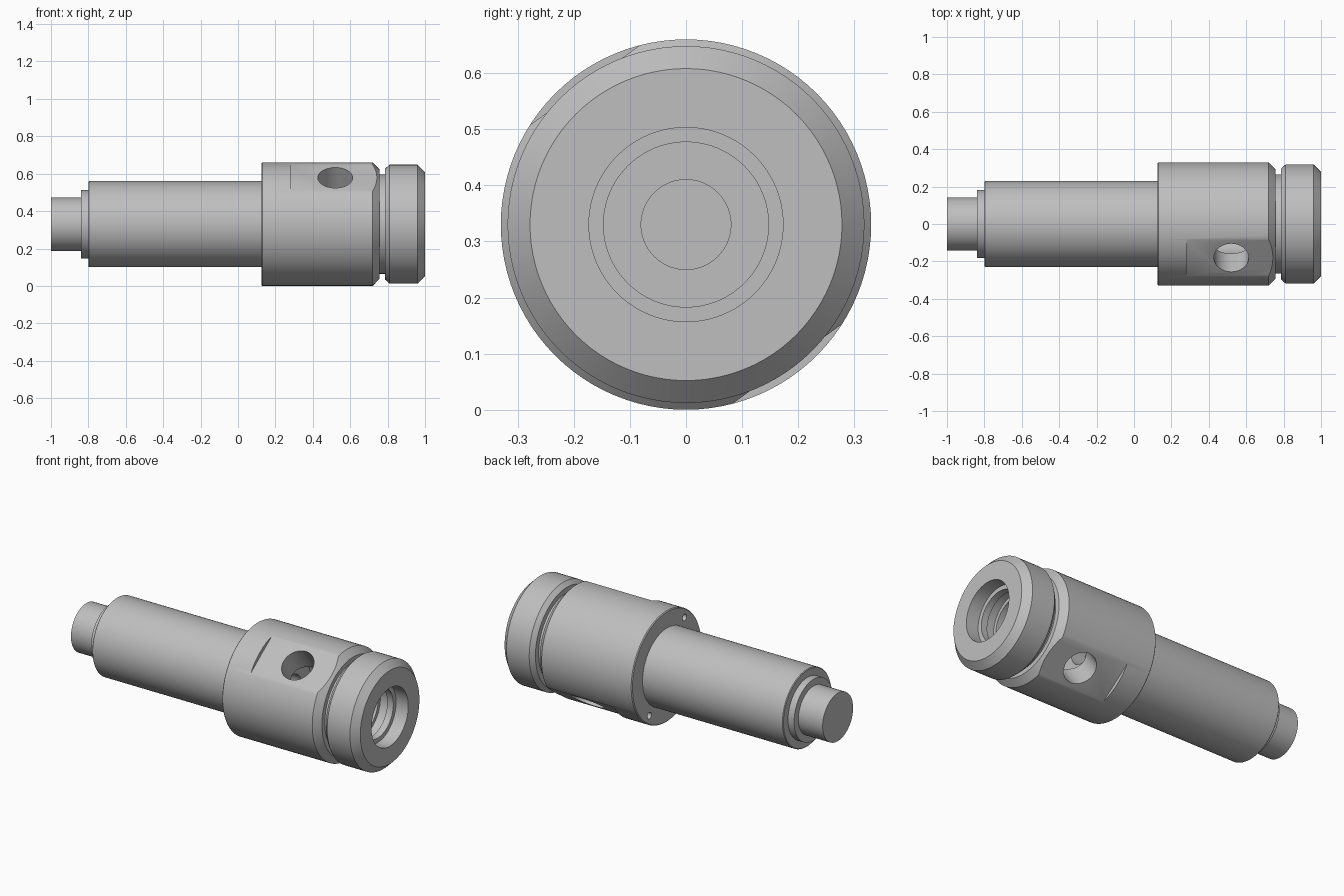
import bpy, bmesh
from math import radians, pi
from mathutils import Matrix, Vector

if "Cube" in bpy.data.objects:
    bpy.data.objects.remove(bpy.data.objects["Cube"], do_unlink=True)

R = 0.33                      # body radius, also the axis height
AXIS = Vector((0, 0, R))
TILT = radians(36)            # flats and cross hole lean to the front

steel = bpy.data.materials.new("plain_steel_grey")
steel.diffuse_color = (0.52, 0.52, 0.52, 1)
steel.use_nodes = True
steel.node_tree.nodes["Principled BSDF"].inputs["Base Color"].default_value = (0.52, 0.52, 0.52, 1)


def finish(name, bm):
    bmesh.ops.recalc_face_normals(bm, faces=bm.faces)
    mesh = bpy.data.meshes.new(name)
    bm.to_mesh(mesh)
    bm.free()
    mesh.materials.append(steel)
    ob = bpy.data.objects.new(name, mesh)
    bpy.context.collection.objects.link(ob)
    return ob


def turned(name, profile, closed, steps=96):
    """Turn an (x, radius) profile about the long axis."""
    bm = bmesh.new()
    vs = [bm.verts.new((x, 0, R + r)) for x, r in profile]
    pairs = list(zip(vs, vs[1:])) + ([(vs[-1], vs[0])] if closed else [])
    es = [bm.edges.new(p) for p in pairs]
    bmesh.ops.spin(bm, geom=vs + es, cent=AXIS, axis=(1, 0, 0),
                   angle=2 * pi, steps=steps, use_merge=True)
    bmesh.ops.remove_doubles(bm, verts=bm.verts, dist=1e-5)
    return finish(name, bm)


def cut(target, bm, name):
    """Subtract a helper solid and remove it."""
    tool = finish(name, bm)
    tool.hide_render = True
    mod = target.modifiers.new(name, "BOOLEAN")
    mod.operation, mod.solver, mod.object = "DIFFERENCE", "EXACT", tool
    bpy.context.view_layer.objects.active = target
    bpy.ops.object.modifier_apply(modifier=name)
    bpy.data.objects.remove(tool, do_unlink=True)


# Stepped shaft
shaft = turned("stepped_shaft", [
    (-1, 0), (-1, 0.143), (-0.84, 0.143), (-0.84, 0.183), (-0.80, 0.183),
    (-0.80, 0.226), (-0.796, 0.23), (0.14, 0.23), (0.14, 0)], False)

# Body with neck and inner chamber
body = turned("main_body", [
    (0.125, 0), (0.125, 0.325), (0.13, R), (0.72, R), (0.757, 0.292),
    (0.757, 0.265), (0.77, 0.265), (0.77, 0.147), (0.74, 0.147), (0.74, 0.168),
    (0.36, 0.168), (0.36, 0.08), (0.27, 0.08), (0.27, 0)], False)

# End collar with grooved mouth
collar = turned("end_collar", [
    (0.77, 0.265), (0.785, 0.265), (0.785, 0.295), (0.81, 0.318), (0.96, 0.318),
    (1, 0.278), (1, 0.173), (0.92, 0.173), (0.92, 0.147), (0.88, 0.147),
    (0.88, 0.168), (0.82, 0.168), (0.82, 0.147), (0.77, 0.147)], True)

# Two opposite wrench flats, each with a cross hole and a small rear hole
for side in (0, pi):
    place = Matrix.Translation(AXIS) @ Matrix.Rotation(TILT + side, 4, "X")

    bm = bmesh.new()
    bmesh.ops.create_cube(bm, size=1, matrix=place @ Matrix.Translation((0.53, 0, 0.357))
                          @ Matrix.Diagonal((0.5, 0.5, 0.1, 1)))
    cut(body, bm, "flat_cutter")

    bm = bmesh.new()
    bmesh.ops.create_cone(bm, cap_ends=True, segments=48, radius1=0.093, radius2=0.093,
                          depth=0.35, matrix=place @ Matrix.Translation((0.52, 0, 0.225)))
    cut(body, bm, "cross_hole_cutter")

    bm = bmesh.new()
    bmesh.ops.create_cone(bm, cap_ends=True, segments=24, radius1=0.019, radius2=0.019, depth=0.12,
                          matrix=place @ Matrix.Translation((0.125, 0, 0.283))
                          @ Matrix.Rotation(pi / 2, 4, "Y"))
    cut(body, bm, "rear_hole_cutter")

# Smooth round faces, keep machined edges sharp
for ob in (shaft, body, collar):
    bpy.ops.object.select_all(action="DESELECT")
    ob.select_set(True)
    bpy.context.view_layer.objects.active = ob
    bpy.ops.object.shade_smooth_by_angle(angle=radians(25))
